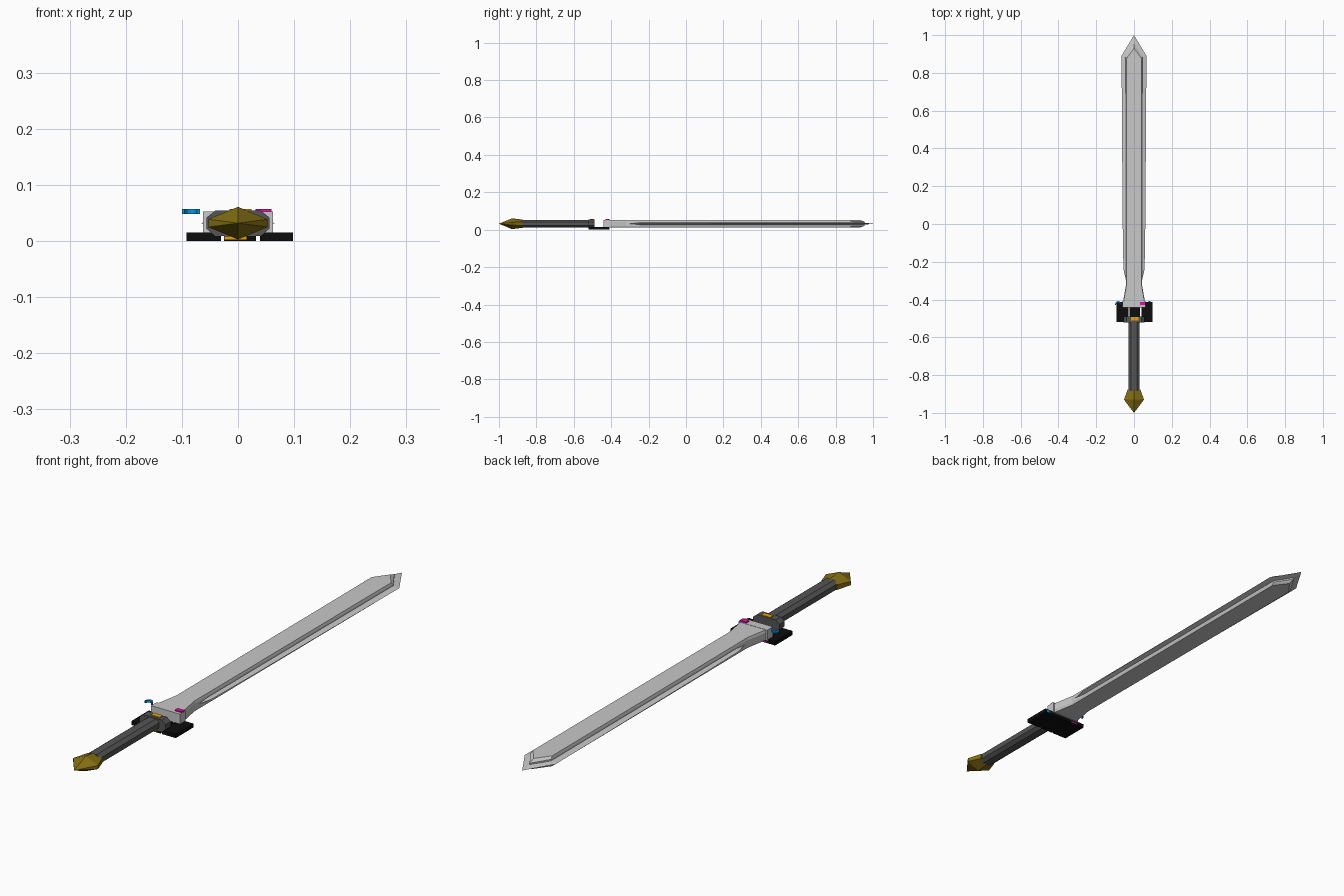
import bpy, math

if "Cube" in bpy.data.objects:
    bpy.data.objects.remove(bpy.data.objects["Cube"])

ZC = 0.032  # mid height of the sword


def mat(name, rgb):
    m = bpy.data.materials.new(name)
    m.diffuse_color = (*rgb, 1)
    m.use_nodes = True
    m.node_tree.nodes["Principled BSDF"].inputs["Base Color"].default_value = m.diffuse_color
    return m


STEEL = mat("light_steel", (0.58, 0.58, 0.58))
GREY = mat("dark_grey", (0.09, 0.09, 0.09))
BLACK = mat("black", (0.004, 0.004, 0.004))
GOLD = mat("old_gold", (0.23, 0.16, 0.006))
BLUE = mat("blue", (0.003, 0.30, 0.75))
PINK = mat("magenta", (0.80, 0.003, 0.42))
AMBER = mat("amber", (0.75, 0.36, 0.005))


def loft(name, rings, material):
    """Join rings of equal point count and cap both ends."""
    n = len(rings[0])
    verts = [p for r in rings for p in r]
    faces = [list(range(n))[::-1], [len(verts) - n + i for i in range(n)]]
    for k in range(len(rings) - 1):
        for i in range(n):
            j = (i + 1) % n
            faces.append([k * n + i, k * n + j, (k + 1) * n + j, (k + 1) * n + i])
    me = bpy.data.meshes.new(name)
    me.from_pydata(verts, [], faces)
    me.materials.append(material)
    ob = bpy.data.objects.new(name, me)
    bpy.context.collection.objects.link(ob)
    bpy.context.view_layer.objects.active = ob
    ob.select_set(True)
    bpy.ops.object.mode_set(mode='EDIT')
    bpy.ops.mesh.select_all(action='SELECT')
    bpy.ops.mesh.remove_doubles(threshold=1e-5)
    bpy.ops.mesh.normals_make_consistent(inside=False)
    bpy.ops.object.mode_set(mode='OBJECT')
    ob.select_set(False)
    return ob


def plan(half, tip, z):
    """Symmetric outline in plan from (half width, y) points plus a tip."""
    right = [(x, y, z) for x, y in half]
    return right + [(0, tip, z)] + [(-x, y, z) for x, y in reversed(half)]


def box(name, x0, x1, y0, y1, z0, z1, material):
    ring = [(x0, y0), (x1, y0), (x1, y1), (x0, y1)]
    return loft(name, [[(x, y, z) for x, y in ring] for z in (z0, z1)], material)


def octagon(w, h, cx, cz, y):
    """Chamfered rectangle section across the sword."""
    q = [(w, cz), (w - cx, h)]
    pts = q + [(-x, z) for x, z in reversed(q)]
    return [(x, y, ZC + z) for x, z in pts + [(-x, -z) for x, z in pts]]


# Blade core: flat slab, bevelled towards the point
inner = [(0.056, -0.43), (0.053, -0.40), (0.039, -0.32), (0.041, 0.875)]
outer = [(0.059, -0.43), (0.056, -0.40), (0.042, -0.32), (0.044, 0.885)]
loft("blade_core", [plan(inner, 0.93, 0.012), plan(outer, 0.955, 0.021),
                    plan(outer, 0.955, 0.043), plan(inner, 0.93, 0.052)], STEEL)

# Sharpened rim, diamond shaped in section
root = [(0.030, -0.29), (0.041, -0.25), (0.041, 0.0), (0.043, 0.88)]
edge = [(0.042, -0.30), (0.056, -0.24), (0.060, 0.0), (0.066, 0.89)]
loft("blade_edge", [plan(root, 0.95, 0.026), plan(edge, 1.0, ZC),
                    plan(root, 0.95, 0.038)], STEEL)

# Guard bar at the foot of the blade
box("guard_bar", -0.062, 0.062, -0.442, -0.408, 0.011, 0.053, STEEL)

# Collar and grip
loft("collar", [octagon(0.056, 0.023, 0.016, 0.010, y) for y in (-0.522, -0.49)], GREY)
loft("grip", [octagon(0.029, 0.021, 0.014, 0.010, y) for y in (-0.885, -0.515)], GREY)


# Pommel: six-sided, pointed at the end
def hexagon(w, h, s, y):
    pts = [(w, -s), (w, s), (0, h), (-w, s), (-w, -s), (0, -h)]
    return [(x, y, ZC + z) for x, z in pts]


loft("pommel", [hexagon(0.0, 0.0, 0.0, -1.0), hexagon(0.053, 0.029, 0.007, -0.93),
                hexagon(0.033, 0.022, 0.010, -0.875)], GOLD)

# Three black plates under the guard
for i, (x0, x1) in enumerate([(-0.092, -0.030), (-0.025, 0.032), (0.039, 0.098)]):
    box(f"base_plate_{i + 1}", x0, x1, -0.52, -0.412, 0.0, 0.015, BLACK)


# Coloured inlays on top, repeated turned over on the underside
def arc_bar(name, cx, z0, z1):
    n = 6
    ang = [math.pi * i / n for i in range(n + 1)]
    pts = [(cx + 0.016 * math.cos(a), -0.428 + 0.020 * math.sin(a)) for a in ang]
    pts += [(cx + 0.011 * math.cos(a), -0.428 + 0.012 * math.sin(a)) for a in reversed(ang)]
    loft(name, [[(x, y, z) for x, y in pts] for z in (z0, z1)], BLUE)


arc_bar("blue_arc_top", -0.084, 0.048, 0.057)
arc_bar("blue_arc_bottom", 0.082, 0.001, 0.010)
box("magenta_inlay_top", 0.031, 0.060, -0.430, -0.412, 0.052, 0.057, PINK)
box("magenta_inlay_bottom", -0.060, -0.031, -0.430, -0.411, 0.001, 0.006, PINK)
box("amber_inlay_top", -0.015, 0.024, -0.512, -0.492, 0.053, 0.0575, AMBER)
box("amber_inlay_bottom", -0.024, 0.015, -0.5215, -0.500, 0.003, 0.008, AMBER)
